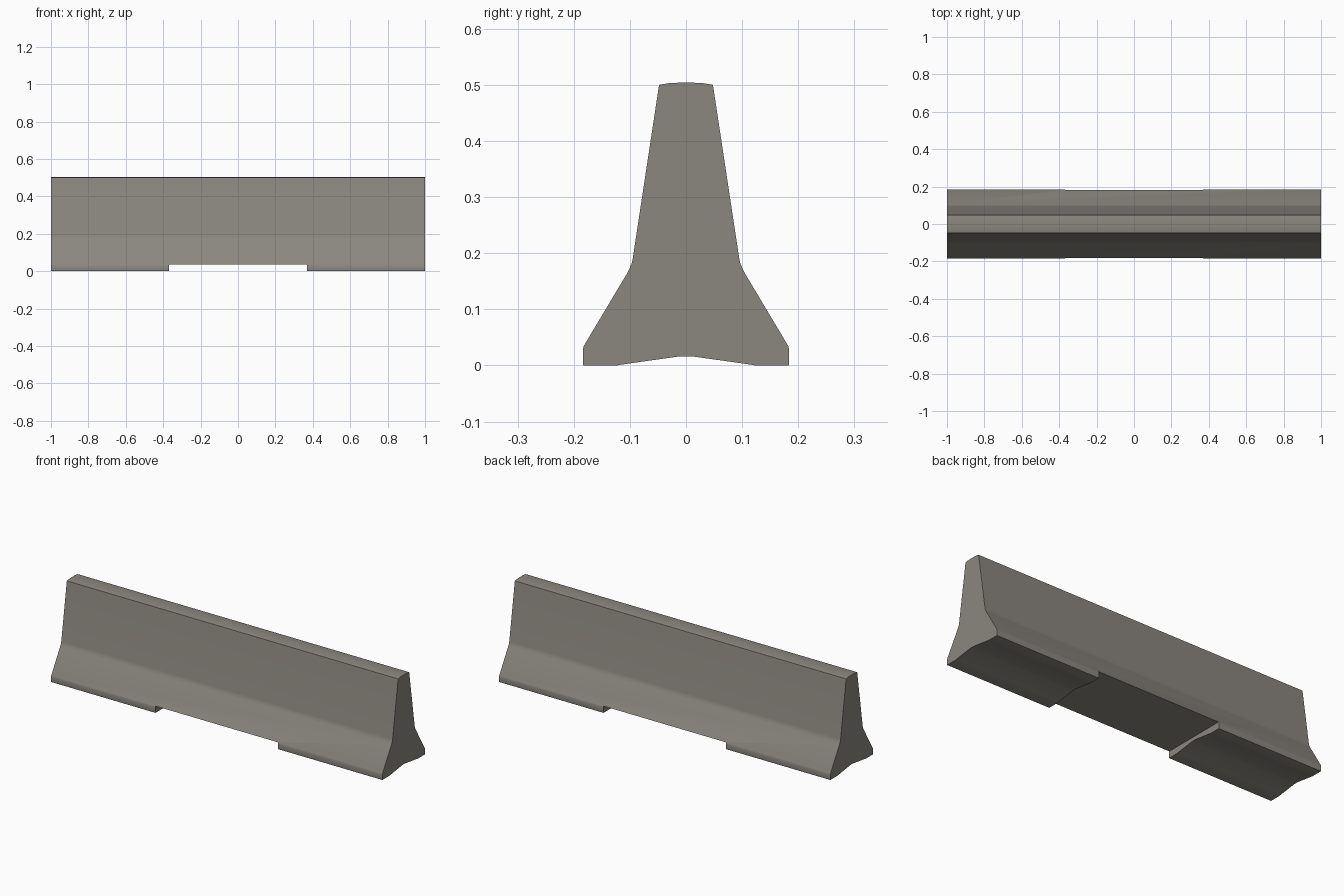
import bpy, bmesh, math

if "Cube" in bpy.data.objects:
    bpy.data.objects.remove(bpy.data.objects["Cube"])

concrete = bpy.data.materials.new("grey_concrete")
concrete.diffuse_color = (0.26, 0.245, 0.215, 1)
concrete.use_nodes = True
concrete.node_tree.nodes["Principled BSDF"].inputs["Base Color"].default_value = concrete.diffuse_color

# Right half of the cross-section (y, z), from underside groove to crown
half = [(0.012, 0.016), (0.118, 0.001), (0.122, 0.0), (0.183, 0.0), (0.184, 0.006),
        (0.184, 0.028), (0.182, 0.035), (0.105, 0.164), (0.102, 0.17), (0.097, 0.181),
        (0.095, 0.19), (0.048, 0.5), (0.03, 0.503), (0.01, 0.504)]
profile = half + [(-y, z) for y, z in reversed(half)]


def finish(bm, name):
    bmesh.ops.recalc_face_normals(bm, faces=bm.faces)
    mesh = bpy.data.meshes.new(name)
    bm.to_mesh(mesh)
    bm.free()
    obj = bpy.data.objects.new(name, mesh)
    bpy.context.collection.objects.link(obj)
    return obj


# Barrier body: extruded profile
bm = bmesh.new()
face = bm.faces.new([bm.verts.new((-1, y, z)) for y, z in profile])
ext = bmesh.ops.extrude_face_region(bm, geom=[face])
bmesh.ops.translate(bm, vec=(2, 0, 0),
                    verts=[v for v in ext["geom"] if isinstance(v, bmesh.types.BMVert)])
# Extrusion keeps or drops the start cap depending on context: make sure it is closed
bmesh.ops.holes_fill(bm, edges=[e for e in bm.edges if e.is_boundary], sides=0)
body = finish(bm, "barrier_body")
body.data.materials.append(concrete)

# Drainage slot under the middle
bm = bmesh.new()
bmesh.ops.create_cube(bm, size=1)
for v in bm.verts:
    v.co = (v.co.x * 0.74, v.co.y, 0.036 if v.co.z > 0 else -0.1)
cutter = finish(bm, "slot_cutter")
cutter.data.materials.append(concrete)
cutter.hide_render = True

mod = body.modifiers.new("slot", 'BOOLEAN')
mod.operation = 'DIFFERENCE'
mod.solver = 'EXACT'
mod.object = cutter
bpy.context.view_layer.objects.active = body
body.select_set(True)
cutter.select_set(False)
bpy.ops.object.modifier_apply(modifier="slot")
bpy.data.objects.remove(cutter)

# Soft shading along the sloped sides, crisp ends and edges
bpy.ops.object.shade_smooth_by_angle(angle=math.radians(35))
